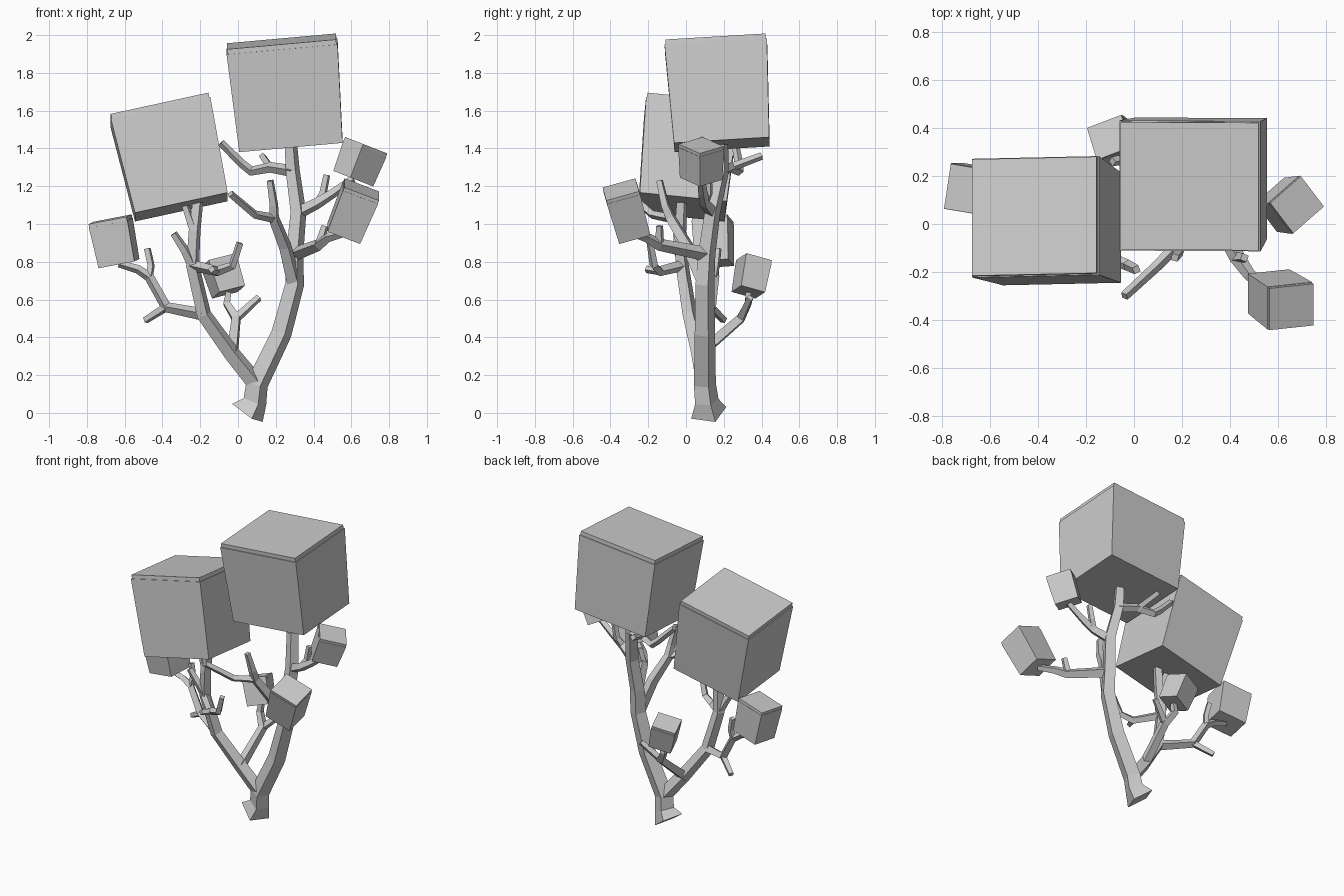
import bpy, bmesh
from math import cos, sin
from mathutils import Vector

if "Cube" in bpy.data.objects:
    bpy.data.objects.remove(bpy.data.objects["Cube"], do_unlink=True)

GREY = (0.6, 0.6, 0.6, 1)
mat = bpy.data.materials.new("plain light grey")
mat.use_nodes = True
mat.diffuse_color = GREY
mat.node_tree.nodes["Principled BSDF"].inputs["Base Color"].default_value = GREY


def loft(name, rings):
    """Skin a list of four-cornered rings and close both ends."""
    bm = bmesh.new()
    rows = [[bm.verts.new(corner) for corner in ring] for ring in rings]
    for lower, upper in zip(rows, rows[1:]):
        for i in range(4):
            j = (i + 1) % 4
            bm.faces.new((lower[i], lower[j], upper[j], upper[i]))
    bm.faces.new(rows[0][::-1])
    bm.faces.new(rows[-1])
    bmesh.ops.recalc_face_normals(bm, faces=bm.faces)
    mesh = bpy.data.meshes.new(name)
    bm.to_mesh(mesh)
    bm.free()
    mesh.materials.append(mat)
    obj = bpy.data.objects.new(name, mesh)
    bpy.context.collection.objects.link(obj)


def sweep(name, joints):
    """Square tube through joints, each a (point, radius) pair."""
    points = [point for point, radius in joints]
    directions = [(b - a).normalized() for a, b in zip(points, points[1:])]
    directions = [directions[0]] + directions + [directions[-1]]
    corner = Vector((0.4, -0.9, 0))
    if abs(directions[0].dot(corner)) > 0.85:
        corner = Vector((0, 0, 1))
    rings = []
    for i, (point, radius) in enumerate(joints):
        along = (directions[i] + directions[i + 1]).normalized()
        corner = (corner - along * corner.dot(along)).normalized()
        side = along.cross(corner)
        rings.append([point + v * radius for v in (corner, side, -corner, -side)])
    loft(name, rings)
    return joints


def taper(points, start, end):
    """Pair each point with an evenly thinning radius."""
    last = len(points) - 1
    return [(Vector(p), start + (end - start) * i / last) for i, p in enumerate(points)]


def branch(name, joint, *points, tip=0.02):
    """Grow a branch out of a joint of its parent."""
    root, thickness = joint
    return sweep(name, taper([root, *points], thickness * 0.8, tip))


def crown(name, base, lean, yaw, width, height):
    """Leaf block with a thin lid; lean is the sideways drift per unit of rise."""
    up = Vector((*lean, 1)).normalized()
    side = Vector((cos(yaw), sin(yaw), 0))
    side = (side - up * side.dot(up)).normalized()
    back = up.cross(side) * 0.92
    lid = 0.015 + 0.02 * width

    def ring(rise, scale):
        half = scale * width / 2
        return [base + up * rise + (side * x + back * y) * half
                for x, y in ((-1, -1), (1, -1), (1, 1), (-1, 1))]

    loft(name, [ring(0, 0.93), ring(height - lid, 1)])
    loft(name + "_lid", [ring(height - lid * 1.2, 0.98), ring(height, 0.98)])


def end(limb):
    return limb[-1][0]


# Trunk with flared foot
trunk = taper([(0.05, 0.12, 0), (0.09, 0.11, 0.06), (0.1, 0.1, 0.15), (0.23, 0.1, 0.42),
               (0.3, 0.1, 0.68), (0.3, 0.11, 0.84), (0.32, 0.14, 1.06),
               (0.29, 0.19, 1.28), (0.28, 0.19, 1.42)], 0.07, 0.035)
trunk[0] = (trunk[0][0], 0.1)
sweep("trunk", trunk)

# Second stem and its twigs
stem = branch("left_stem", trunk[2], (-0.03, 0.07, 0.31), (-0.18, 0.02, 0.52),
              (-0.24, -0.02, 0.78), (-0.23, -0.03, 0.96), (-0.21, -0.02, 1.14), tip=0.03)
branch("left_stem_twig", stem[3], (-0.28, -0.04, 0.86), (-0.34, -0.05, 0.95))
branch("left_stem_top_twig", stem[4], (-0.28, -0.02, 1.1))
front = branch("left_front_branch", stem[3], (-0.11, -0.14, 0.75), (-0.03, -0.17, 0.78),
               (0.01, -0.19, 0.9))
branch("left_front_twig", front[1], (-0.14, -0.21, 0.76))

# Far left branch
far = branch("far_left_branch", stem[2], (-0.38, 0.13, 0.56), (-0.47, 0.15, 0.72),
             (-0.53, 0.15, 0.76), (-0.63, 0.15, 0.79))
branch("far_left_up_twig", far[2], (-0.46, 0.16, 0.78), (-0.48, 0.17, 0.87))
branch("far_left_low_twig", far[1], (-0.49, 0.2, 0.49))

# Rear branch
rear = branch("rear_branch", stem[1], (-0.01, 0.29, 0.5), (-0.06, 0.33, 0.58),
              (-0.05, 0.33, 0.64))
branch("rear_twig", rear[1], (0.11, 0.34, 0.61))

# Branch reaching across between the stems
inner = branch("inner_branch", trunk[4], (0.25, 0.01, 0.88), (0.19, -0.08, 1.03),
               (0.19, -0.11, 1.1), (0.17, -0.14, 1.23))
branch("inner_twig", inner[2], (0.09, -0.18, 1.05), (-0.04, -0.3, 1.16))

# Right branches
low = branch("right_low_branch", trunk[5], (0.43, -0.14, 0.89), (0.48, -0.21, 0.93),
             (0.56, -0.28, 0.95))
branch("right_low_twig", low[1], (0.46, -0.14, 0.99))
high = branch("right_high_branch", trunk[6], (0.42, 0.1, 1.11), (0.5, 0.09, 1.16),
              (0.61, 0.08, 1.24))
branch("right_high_twig", high[1], (0.45, 0.12, 1.16), (0.47, 0.12, 1.26))
upper = branch("upper_branch", trunk[7], (0.17, 0.24, 1.3), (0.07, 0.28, 1.28),
               (0.02, 0.28, 1.32), (-0.09, 0.26, 1.43))
branch("upper_twig", upper[1], (0.13, 0.4, 1.36))

# Leaf blocks
crown("tall_crown", end(trunk), (-0.09, -0.06), 0, 0.59, 0.55)
crown("left_crown", end(stem) - Vector((0.09, 0, 0.05)), (-0.22, 0.1), 0, 0.54, 0.54)
crown("far_left_crown", end(far), (-0.2, -0.04), -0.15, 0.21, 0.24)
crown("rear_crown", end(rear), (-0.32, 0.18), 0.3, 0.16, 0.18)
crown("right_high_crown", end(high), (0.39, 0), 0.65, 0.18, 0.19)
crown("right_low_crown", end(low), (0.41, -0.28), 0, 0.2, 0.26)
